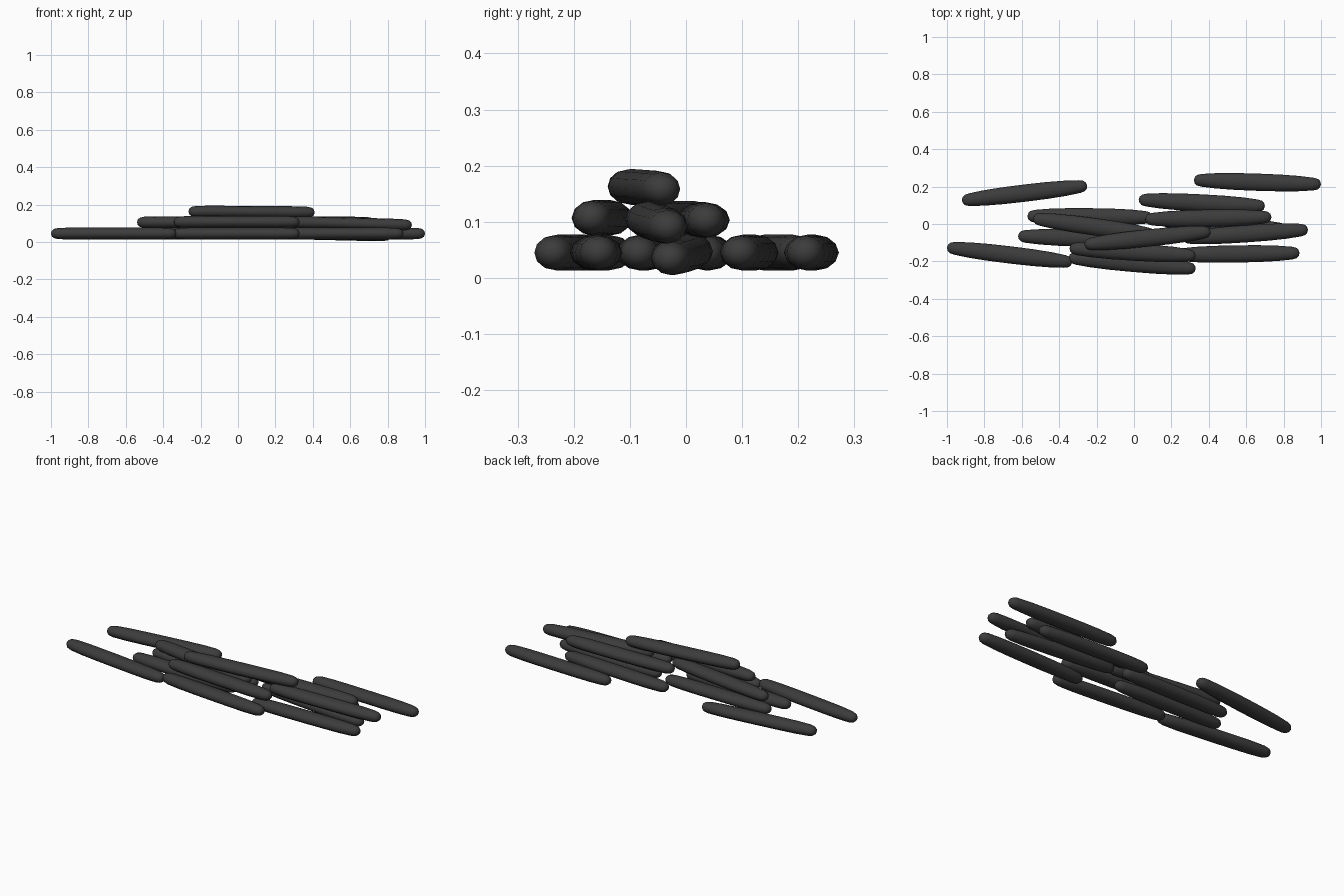
import bpy, bmesh, math
from mathutils import Vector

cube = bpy.data.objects.get("Cube")
if cube:
    bpy.data.objects.remove(cube, do_unlink=True)

charcoal = bpy.data.materials.new("charcoal")
charcoal.use_nodes = True
color = (0.045, 0.045, 0.045, 1)
charcoal.diffuse_color = color
charcoal.node_tree.nodes["Principled BSDF"].inputs["Base Color"].default_value = color

SIDES = 12
# Half profile of a stick: distance from middle (fraction), half width, half height
HALF = [(0.0, 0.046, 0.032), (0.35, 0.045, 0.032), (0.65, 0.041, 0.032),
        (0.88, 0.034, 0.030), (0.95, 0.028, 0.025), (0.985, 0.017, 0.016)]
PROFILE = [(-t, w, h) for t, w, h in reversed(HALF[1:])] + HALF


def stick(name, start, end):
    """Slightly flattened spindle with rounded ends, running from tip to tip."""
    a, b = Vector(start), Vector(end)
    middle, half = (a + b) / 2, (b - a) / 2
    side = Vector((0, 0, 1)).cross(half).normalized()
    up = half.cross(side).normalized()
    bm = bmesh.new()
    rings = []
    for t, w, h in PROFILE:
        ring = []
        for i in range(SIDES):
            ang = math.tau * i / SIDES
            ring.append(bm.verts.new(middle + half * t + side * w * math.cos(ang)
                                     + up * h * math.sin(ang)))
        rings.append(ring)
    for r, s in zip(rings, rings[1:]):
        for i in range(SIDES):
            j = (i + 1) % SIDES
            bm.faces.new((r[i], r[j], s[j], s[i]))
    for tip, ring in ((a, rings[0]), (b, rings[-1])):
        point = bm.verts.new(tip)
        for i in range(SIDES):
            bm.faces.new((ring[i], ring[(i + 1) % SIDES], point))
    bmesh.ops.recalc_face_normals(bm, faces=bm.faces)
    for f in bm.faces:
        f.smooth = True
    mesh = bpy.data.meshes.new(name)
    bm.to_mesh(mesh)
    bm.free()
    mesh.materials.append(charcoal)
    bpy.context.collection.objects.link(bpy.data.objects.new(name, mesh))


# Bottom layer, lying on the ground
LOW = 0.045
stick("base_stick_back_left", (-0.92, 0.125, LOW), (-0.25, 0.205, LOW))
stick("base_stick_back_right", (0.32, 0.235, LOW), (1.0, 0.212, LOW))
stick("base_stick_front_left", (-1.0, -0.125, LOW), (-0.33, -0.205, LOW))
stick("base_stick_back_middle", (0.025, 0.13, LOW), (0.70, 0.095, LOW))
stick("base_stick_inner_left", (-0.57, 0.042, LOW), (0.10, 0.035, LOW))
stick("base_stick_left", (-0.62, -0.065, LOW), (0.05, -0.085, LOW))
stick("base_stick_front_right", (0.21, -0.165, LOW), (0.885, -0.155, LOW))
stick("base_stick_front", (-0.35, -0.18, LOW), (0.33, -0.24, LOW))
stick("base_stick_inner_right", (0.15, 0.015, 0.05), (0.82, -0.03, 0.034))

# Second layer
stick("middle_stick_left", (-0.54, 0.03, 0.105), (0.12, -0.06, 0.105))
stick("middle_stick_back", (0.06, 0.025, 0.103), (0.735, 0.037, 0.103))
stick("middle_stick_right", (0.26, -0.075, 0.107), (0.93, -0.03, 0.09))
stick("middle_stick_front", (-0.345, -0.13, 0.107), (0.33, -0.17, 0.107))

# Top stick
stick("top_stick", (-0.265, -0.11, 0.163), (0.41, -0.04, 0.158))
